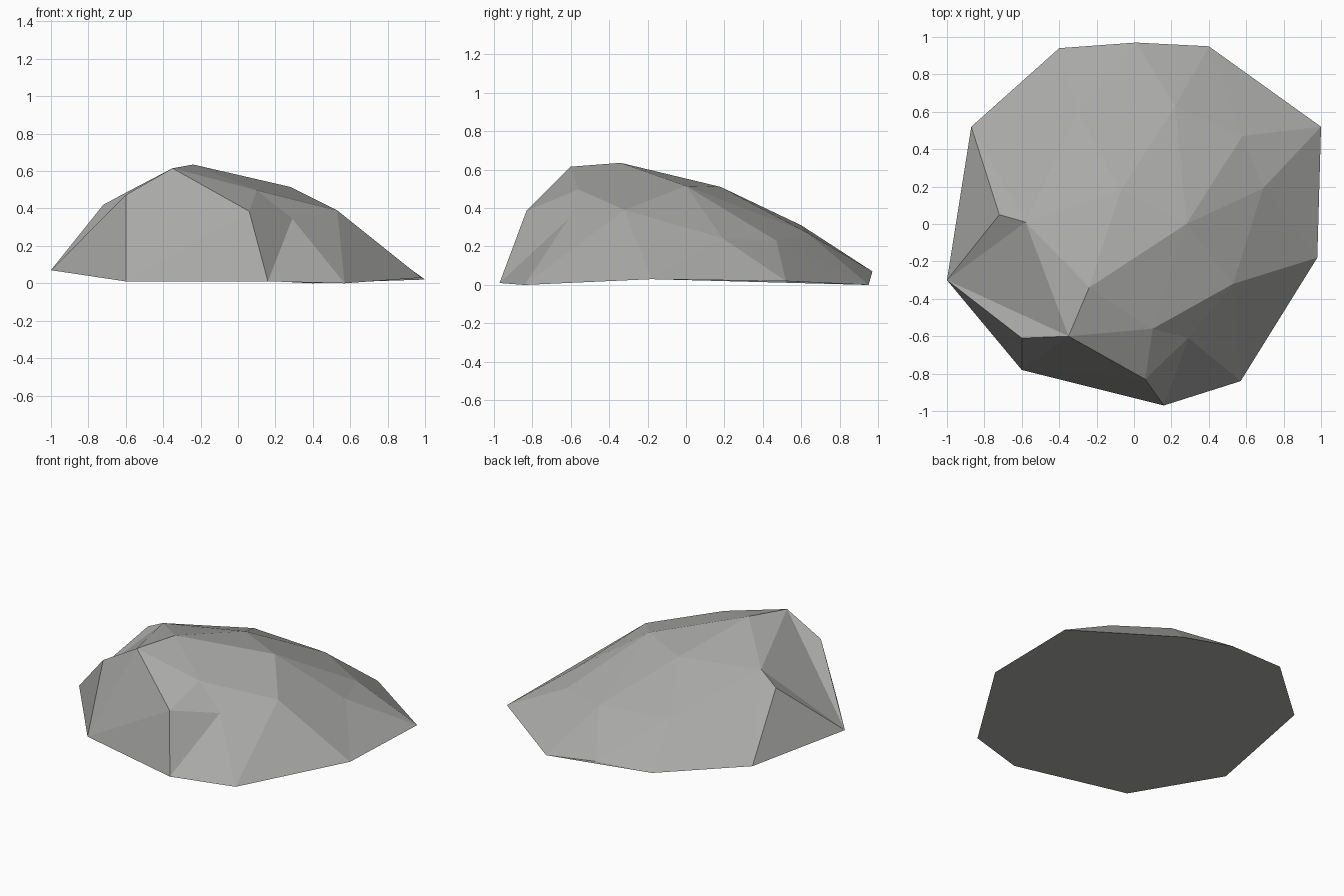
import bpy
import bmesh
from mathutils import Vector
from mathutils.geometry import delaunay_2d_cdt

cube = bpy.data.objects.get("Cube")
if cube:
    bpy.data.objects.remove(cube, do_unlink=True)

# Ground outline of the boulder, counter-clockwise
RIM = {
    "right_front": (0.98, -0.18, 0.03), "right_back": (1.0, 0.52, 0.02),
    "back_right": (0.40, 0.95, 0.0), "back": (0.01, 0.97, 0.07),
    "back_left": (-0.40, 0.94, 0.088), "left_back": (-0.87, 0.52, 0.1),
    "left": (-1.0, -0.30, 0.07), "front_left": (-0.60, -0.78, 0.01),
    "front": (0.16, -0.97, 0.01), "front_right": (0.57, -0.84, 0.0),
}

# Corners of the upper facets
CORNERS = {
    "peak": (-0.24, -0.34, 0.635), "brow": (-0.35, -0.60, 0.615),
    "cheek": (-0.60, -0.61, 0.472), "temple": (-0.72, 0.05, 0.42),
    "shoulder": (-0.58, 0.01, 0.495), "chin": (0.06, -0.83, 0.385),
    "ledge": (0.10, -0.56, 0.497), "notch": (0.29, -0.61, 0.345),
    "spur": (0.53, -0.32, 0.39), "crown": (0.28, 0.0, 0.515),
    "flank": (0.69, 0.19, 0.243), "hip": (0.58, 0.47, 0.23),
    "tail": (0.22, 0.63, 0.272), "slope": (-0.30, 0.60, 0.31),
    "saddle": (-0.07, 0.18, 0.51),
}

# Ridges and valleys where facets meet, as chains of corners
CREASES = [
    "left cheek brow peak crown hip right_back flank right_front spur front_right",
    "front_left cheek", "left brow chin front notch front_right",
    "brow ledge chin notch ledge peak shoulder brow",
    "notch spur ledge crown spur flank crown saddle peak",
    "left temple shoulder left", "temple left_back shoulder saddle tail back_right",
    "left_back slope back_left", "shoulder slope saddle",
    "slope tail back slope", "crown tail hip flank", "hip back_right",
]


def build_boulder(name, rim, corners, creases, material):
    points = {**rim, **corners}
    names = list(points)
    edges = []
    for crease in creases:
        chain = [names.index(n) for n in crease.split()]
        edges += list(zip(chain, chain[1:]))
    flat = [Vector(points[n][:2]) for n in names]
    _, _, tris, origins, _, _ = delaunay_2d_cdt(flat, edges, [], 0, 1e-5)

    bm = bmesh.new()
    verts = [bm.verts.new(points[n]) for n in names]
    # Faceted upper shell
    for tri in tris:
        bm.faces.new([verts[origins[i][0]] for i in tri])
    # Underside closes the outline
    bm.faces.new(list(reversed(verts[:len(rim)])))
    bmesh.ops.recalc_face_normals(bm, faces=bm.faces)

    mesh = bpy.data.meshes.new(name)
    bm.to_mesh(mesh)
    bm.free()
    mesh.materials.append(material)
    obj = bpy.data.objects.new(name, mesh)
    bpy.context.collection.objects.link(obj)
    return obj


# Plain grey stone
stone = bpy.data.materials.new("grey_stone")
stone.use_nodes = True
colour = (0.4, 0.4, 0.39, 1.0)
stone.diffuse_color = colour
stone.node_tree.nodes["Principled BSDF"].inputs["Base Color"].default_value = colour

build_boulder("boulder", RIM, CORNERS, CREASES, stone)
